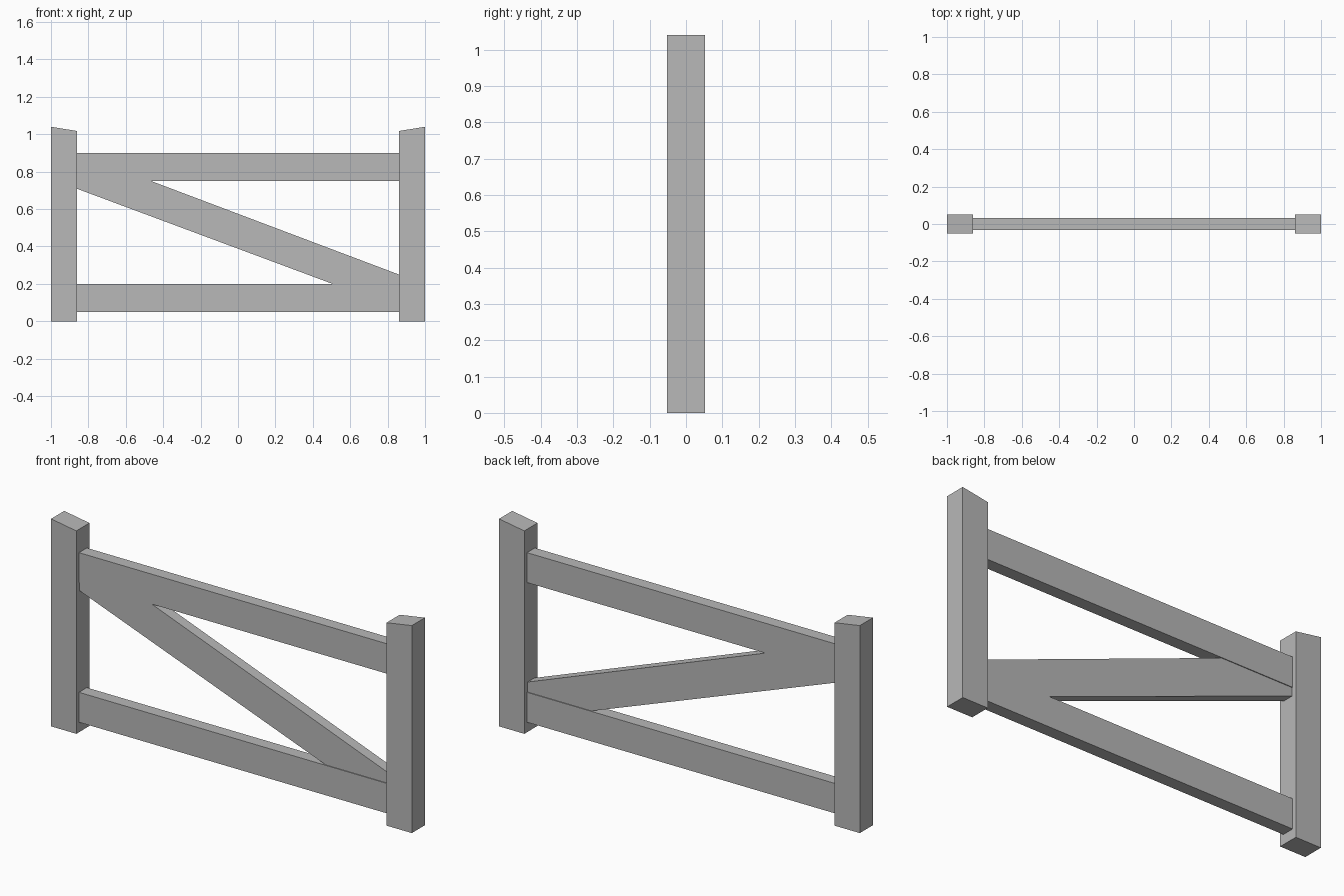
import bpy
import bmesh

cube = bpy.data.objects.get("Cube")
if cube:
    bpy.data.objects.remove(cube, do_unlink=True)

grey = bpy.data.materials.new("plain_grey")
grey.use_nodes = True
grey.diffuse_color = (0.48, 0.48, 0.48, 1)
grey.node_tree.nodes["Principled BSDF"].inputs["Base Color"].default_value = grey.diffuse_color


def board(name, outline, half_depth):
    """Extrude an x-z outline symmetrically along y."""
    bm = bmesh.new()
    face = bm.faces.new([bm.verts.new((x, -half_depth, z)) for x, z in outline])
    extruded = bmesh.ops.extrude_face_region(bm, geom=[face])["geom"]
    verts = [v for v in extruded if isinstance(v, bmesh.types.BMVert)]
    bmesh.ops.translate(bm, verts=verts, vec=(0, 2 * half_depth, 0))
    bmesh.ops.recalc_face_normals(bm, faces=bm.faces)
    mesh = bpy.data.meshes.new(name)
    bm.to_mesh(mesh)
    bm.free()
    mesh.materials.append(grey)
    obj = bpy.data.objects.new(name, mesh)
    bpy.context.collection.objects.link(obj)
    return obj


inner = 0.86

# Posts with tops sloping down towards the middle
for side, name in ((1, "left_post"), (-1, "right_post")):
    board(name, [(side * x, z) for x, z in
                 ((inner, 0), (1, 0), (1, 1.04), (inner, 1.017))], 0.052)

# Horizontal rails
for name, low in (("lower_rail", 0.05), ("upper_rail", 0.75)):
    high = low + 0.15
    board(name, [(-inner, low), (inner, low), (inner, high), (-inner, high)], 0.031)

# Diagonal brace trimmed against the rails and posts
board("diagonal_brace", [(-inner, 0.75), (-inner, 0.708), (0.505, 0.2),
                         (inner, 0.2), (inner, 0.25), (-0.465, 0.75)], 0.027)
